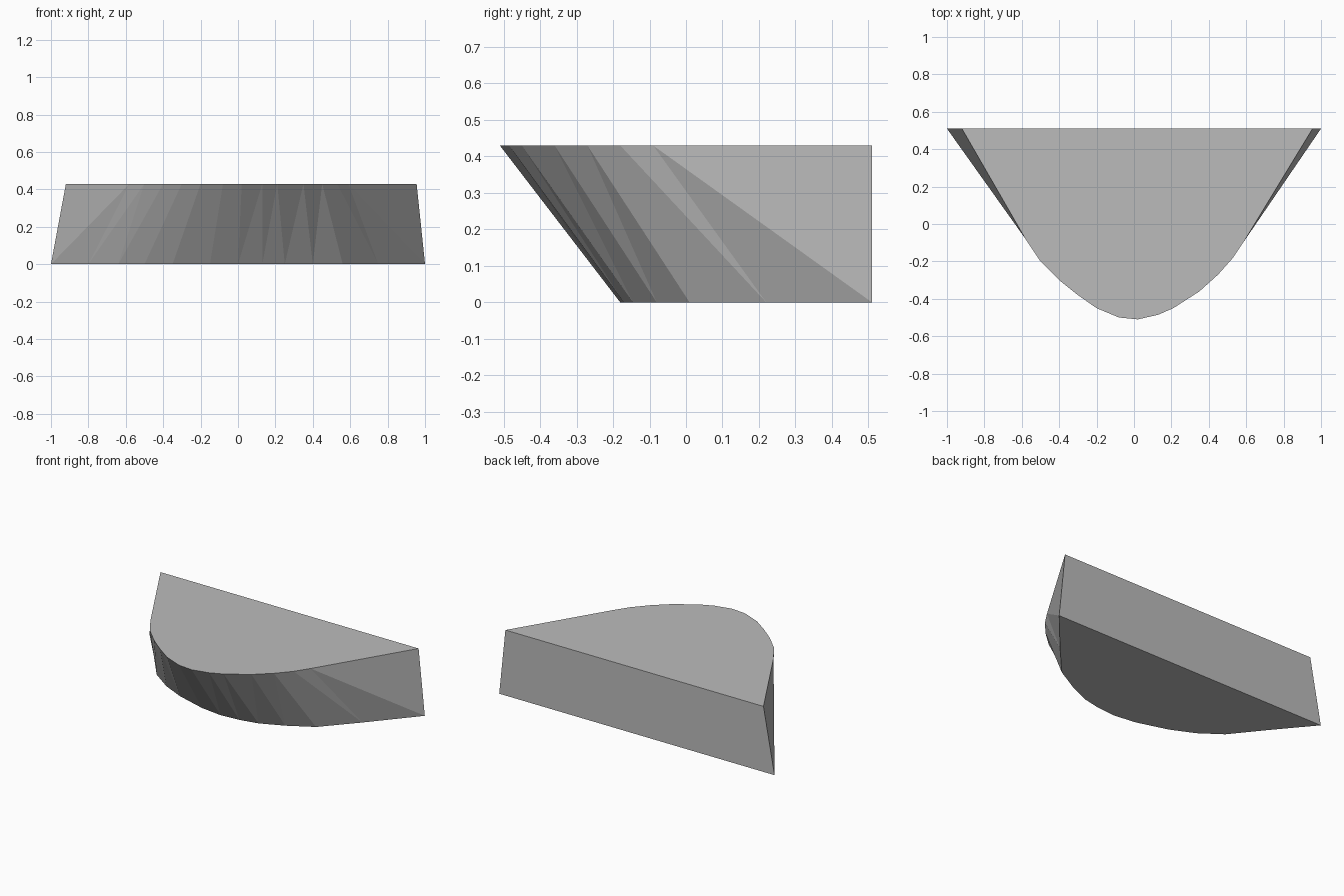
import bpy
import bmesh

cube = bpy.data.objects.get("Cube")
if cube:
    bpy.data.objects.remove(cube, do_unlink=True)

HEIGHT = 0.43
BACK = 0.51

# Outlines from the back left corner round the curved front; paired points share a rib
top_outline = [(-0.92, BACK), (-0.58, -0.08), (-0.5, -0.2), (-0.4, -0.3), (-0.3, -0.38),
               (-0.2, -0.45), (-0.08, -0.5), (0.02, -0.51), (0.13, -0.485), (0.21, -0.45),
               (0.35, -0.36), (0.45, -0.27), (0.53, -0.18), (0.59, -0.09), (0.955, BACK)]
bottom_outline = [(-1, BACK), (-1, BACK), (-0.8, 0.27), (-0.64, 0.07), (-0.5, -0.03),
                  (-0.35, -0.1), (-0.15, -0.16), (0, -0.18), (0.13, -0.17), (0.25, -0.145),
                  (0.4, -0.08), (0.56, 0.01), (0.75, 0.22), (1, BACK), (1, BACK)]

grey = bpy.data.materials.new("plain grey")
grey.use_nodes = True
colour = (0.5, 0.5, 0.5, 1)
grey.diffuse_color = colour
grey.node_tree.nodes["Principled BSDF"].inputs["Base Color"].default_value = colour

bm = bmesh.new()


def ring(outline, z):
    """Make one vertex per outline point, reusing repeated points."""
    made = {}
    for p in outline:
        if p not in made:
            made[p] = bm.verts.new((p[0], p[1], z))
    return [made[p] for p in outline]


top = ring(top_outline, HEIGHT)
bottom = ring(bottom_outline, 0)

# Flat top, base and back
bm.faces.new(top)
bm.faces.new(list(dict.fromkeys(reversed(bottom))))
bm.faces.new((bottom[0], top[0], top[-1], bottom[-1]))

# Flaring wall, fanned out of the two back corners
for i in range(len(top) - 1):
    wall = (bottom[i], bottom[i + 1], top[i + 1], top[i])
    bm.faces.new(list(dict.fromkeys(wall)))

sides = [f for f in bm.faces if len(f.verts) == 4 and min(v.co.y for v in f.verts) < BACK]
bmesh.ops.triangulate(bm, faces=sides)
bmesh.ops.recalc_face_normals(bm, faces=bm.faces)

mesh = bpy.data.meshes.new("curved_block")
bm.to_mesh(mesh)
bm.free()
mesh.materials.append(grey)
block = bpy.data.objects.new("curved_block", mesh)
bpy.context.collection.objects.link(block)
